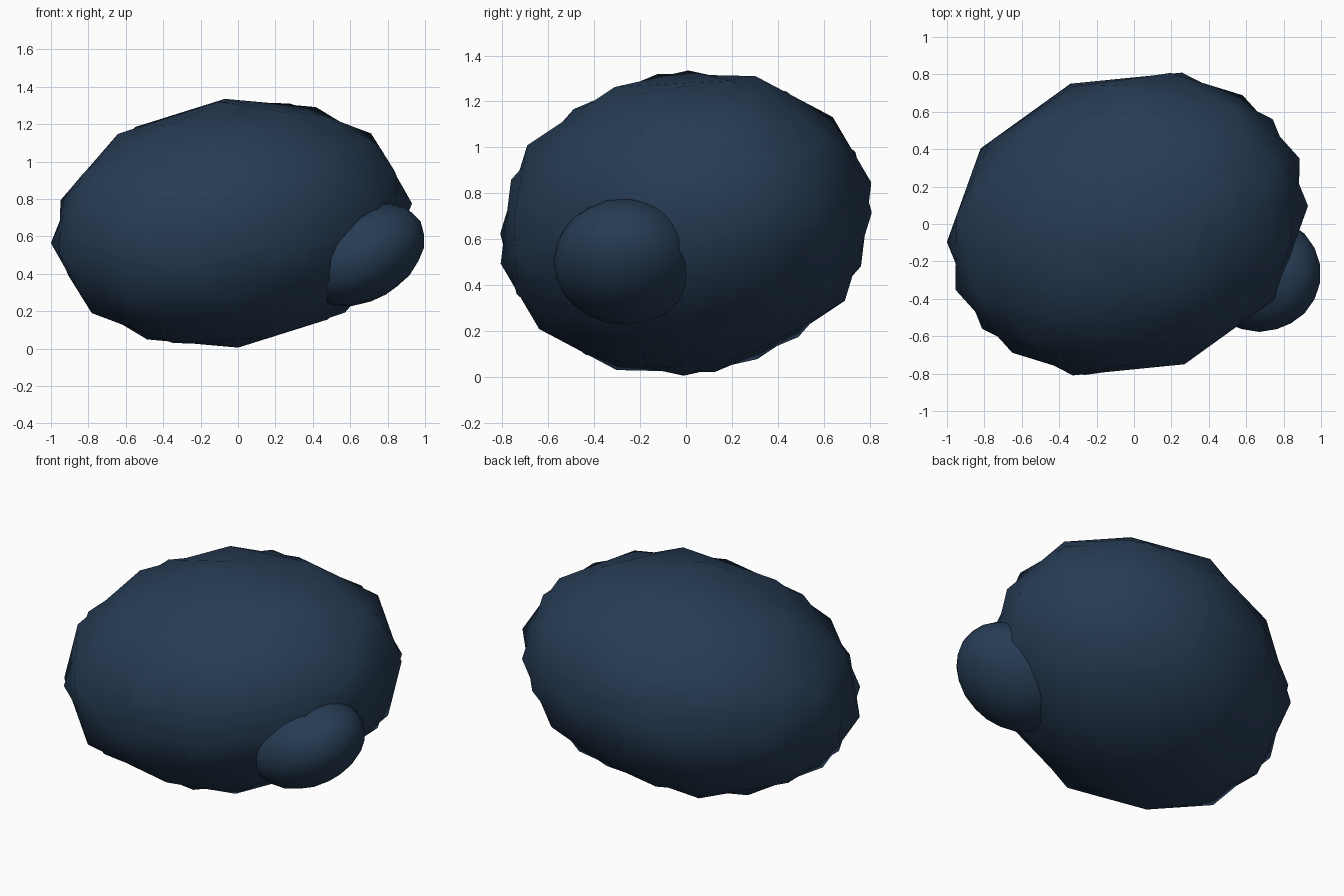
import bpy, bmesh
from math import radians
from mathutils import Matrix, Vector, Euler

if "Cube" in bpy.data.objects:
    bpy.data.objects.remove(bpy.data.objects["Cube"])

navy = bpy.data.materials.new("navy")
navy.diffuse_color = (0.02, 0.045, 0.09, 1)
navy.use_nodes = True
navy.node_tree.nodes["Principled BSDF"].inputs["Base Color"].default_value = navy.diffuse_color


def pebble(name, centre, shape, detail):
    """Smooth-shaded icosphere stretched and turned by a 3x3 matrix."""
    bm = bmesh.new()
    bmesh.ops.create_icosphere(bm, subdivisions=detail, radius=1)
    bm.transform(Matrix.Translation(Vector(centre)) @ shape.to_4x4())
    for f in bm.faces:
        f.smooth = True
    mesh = bpy.data.meshes.new(name)
    bm.to_mesh(mesh)
    bm.free()
    mesh.materials.append(navy)
    ob = bpy.data.objects.new(name, mesh)
    bpy.context.collection.objects.link(ob)
    return ob


def turned(rx, ry, rz, size):
    """Scale first, then rotate (degrees)."""
    rot = Euler((radians(rx), radians(ry), radians(rz))).to_matrix()
    return rot @ Matrix.Diagonal(Vector(size))


centre = (-0.035, 0, 0.67)

# Main body: faceted egg, tilted slightly
body_axes = Matrix(((0.916, 0.345, 0.105),
                    (-0.305, 0.75, -0.02),
                    (-0.035, 0.01, 0.665))).transposed()
pebble("body", centre, body_axes, 2)

# Second shell of the body, its facets turned against the first
facet_turn = (Matrix.Rotation(radians(90), 3, 'Z')
              @ Matrix.Rotation(radians(-31.72), 3, 'Y'))
pebble("body_shell", centre,
       turned(7.8, -9.4, 20.9, (0.998, 0.798, 0.665)) @ facet_turn, 2)

# Small rounded bump at the front right
pebble("side_bump", (0.67, -0.265, 0.502),
       turned(0, -30, 0, (0.354, 0.312, 0.245)), 3)
